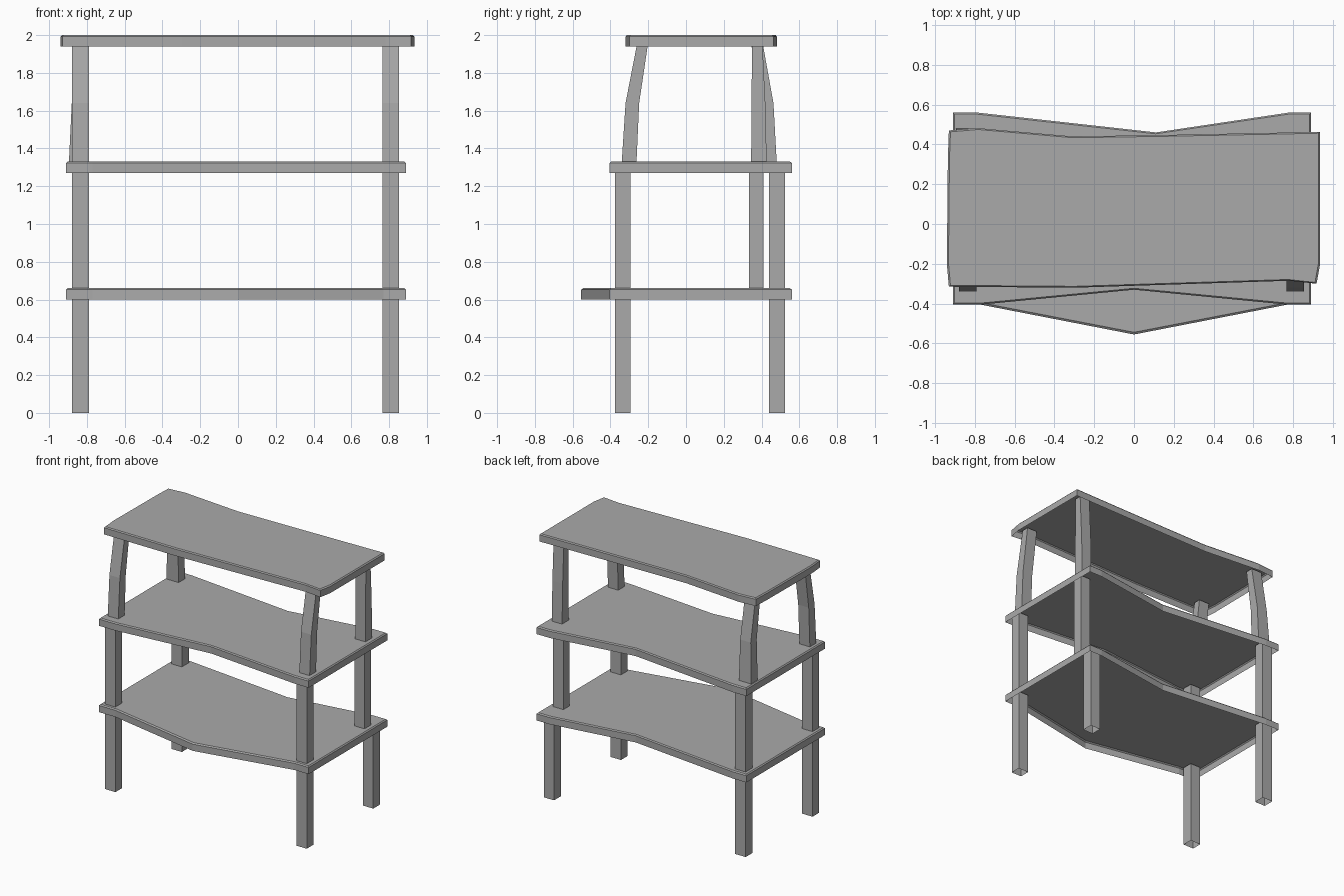
import bpy, bmesh

cube = bpy.data.objects.get("Cube")
if cube:
    bpy.data.objects.remove(cube, do_unlink=True)

grey = bpy.data.materials.new("plain grey")
grey.use_nodes = True
GREY = (0.4, 0.4, 0.4, 1)
grey.diffuse_color = GREY
grey.node_tree.nodes["Principled BSDF"].inputs["Base Color"].default_value = GREY


def loft(name, rings):
    """Shell through stacked outlines, capped on top and open below."""
    bm = bmesh.new()
    loops = [[bm.verts.new(p) for p in ring] for ring in rings]
    for low, high in zip(loops, loops[1:]):
        n = len(low)
        for i in range(n):
            j = (i + 1) % n
            bm.faces.new((low[i], low[j], high[j], high[i]))
    bm.faces.new(loops[-1])
    mesh = bpy.data.meshes.new(name)
    bm.to_mesh(mesh)
    bm.free()
    mesh.materials.append(grey)
    obj = bpy.data.objects.new(name, mesh)
    bpy.context.collection.objects.link(obj)


def shelf(name, outline, top, thick=0.06, lip=0.008):
    """Board with a small chamfer round its top edge."""
    def ring(z, inset):
        s, t = 1 - inset / 0.92, 1 - inset / 0.45
        return [(x * s, 0.07 + (y - 0.07) * t, z) for x, y in outline]
    loft(name, [ring(top - thick, 0), ring(top - lip, 0), ring(top, lip)])


def leg(name, sections):
    """Post through sections of (z, x0, x1, y0, y1), lowest first."""
    loft(name, [[(x0, y0, z), (x1, y0, z), (x1, y1, z), (x0, y1, z)]
                for z, x0, x1, y0, y1 in sections])


# Shelves: the lower two share a notched back edge
TIERS = (0.66, 1.33, 2.0)
back = [(0.89, -0.405), (0.89, 0.56), (0.78, 0.56), (0.11, 0.46),
        (-0.79, 0.56), (-0.91, 0.56), (-0.91, -0.405), (-0.77, -0.405)]
shelf("bottom_shelf", back + [(0, -0.555), (0.77, -0.405)], TIERS[0])
shelf("middle_shelf", back + [(0, -0.33), (0.77, -0.405)], TIERS[1])
shelf("top_shelf", [(0.917, -0.3), (0.935, -0.2), (0.935, 0.463), (0.8, 0.46),
                    (0.15, 0.447), (-0.31, 0.44), (-0.79, 0.482),
                    (-0.93, 0.47), (-0.935, 0.33), (-0.94, -0.2),
                    (-0.93, -0.315), (-0.3, -0.32), (0.78, -0.285)], TIERS[2])

# Straight legs of the two lower tiers
LEFT, RIGHT = (0.765, 0.853), (-0.88, -0.79)
FRONT, BACK = (-0.375, -0.295), (0.44, 0.525)
for side, xs in (("left", LEFT), ("right", RIGHT)):
    inner = (0.333, 0.41) if side == "left" else BACK
    for tier, z0, z1, rear in (("lower", 0, TIERS[0], BACK),
                               ("middle", TIERS[0], TIERS[1], inner)):
        for end, ys in (("front", FRONT), ("back", rear)):
            leg(f"{tier}_{end}_{side}_leg",
                [(z, *xs, *ys) for z in (z0, z1 - 0.01)])

    # Bent front leg of the upper tier
    leg(f"upper_front_{side}_leg", [(TIERS[1], *xs, -0.34, -0.262),
                                    (1.64, *xs, -0.32, -0.248),
                                    (1.99, *xs, -0.252, -0.196)])

# Upper back legs: one nearly upright, one bent
leg("upper_back_left_leg", [(TIERS[1], *LEFT, 0.345, 0.427),
                            (1.64, *LEFT, 0.347, 0.42),
                            (1.99, *LEFT, 0.35, 0.403)])
leg("upper_back_right_leg", [(TIERS[1], -0.895, -0.79, 0.4, 0.48),
                             (1.64, -0.88, -0.79, 0.39, 0.463),
                             (1.99, -0.88, -0.79, 0.34, 0.4)])
